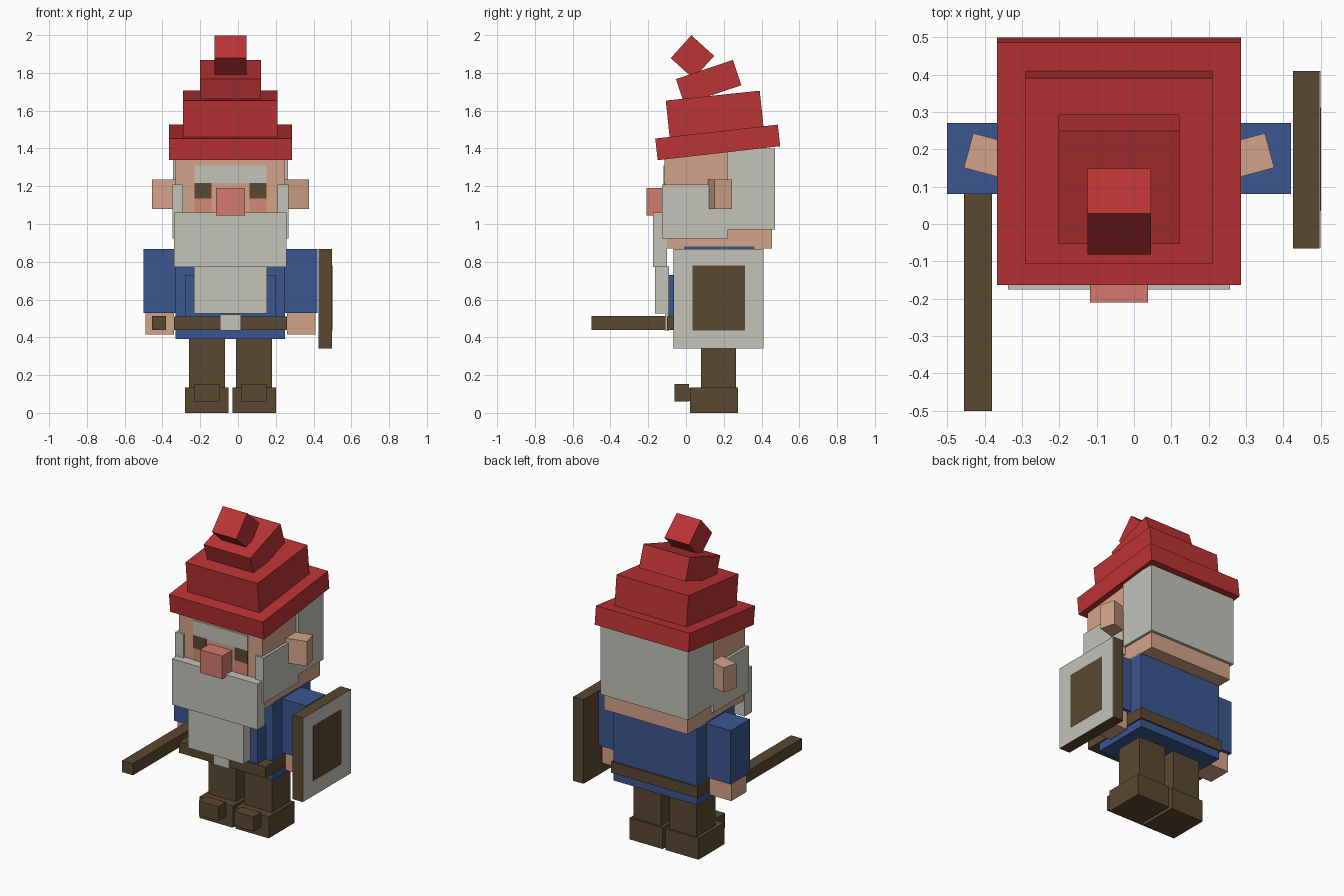
import bpy
import math

if "Cube" in bpy.data.objects:
    bpy.data.objects.remove(bpy.data.objects["Cube"], do_unlink=True)

MID = -0.04  # symmetry plane of the figure


def material(name, rgb):
    col = [(c / 255 / 12.92) if c < 11 else ((c / 255 + 0.055) / 1.055) ** 2.4 for c in rgb] + [1]
    mat = bpy.data.materials.new(name)
    mat.use_nodes = True
    mat.diffuse_color = col
    bsdf = mat.node_tree.nodes["Principled BSDF"]
    bsdf.inputs["Base Color"].default_value = col
    bsdf.inputs["Roughness"].default_value = 0.9
    return mat


red = material("hat red", (188, 51, 53))
grey = material("beard grey", (195, 195, 187))
skin = material("skin", (212, 163, 138))
blue = material("tunic blue", (59, 86, 144))
brown = material("dark brown", (90, 72, 49))
rose = material("nose rose", (210, 122, 111))
blush = material("cheek blush", (214, 136, 117))


def block(name, mat, center, size, rot=(0, 0, 0)):
    bpy.ops.mesh.primitive_cube_add(size=1, location=center, rotation=[math.radians(a) for a in rot])
    ob = bpy.context.object
    ob.name = name
    ob.scale = size
    bpy.ops.object.transform_apply(location=False, rotation=False, scale=True)
    ob.data.materials.append(mat)
    return ob


def span(name, mat, x, y, z):
    """Upright block given by its extents on each axis."""
    ext = (x, y, z)
    return block(name, mat, [(a + b) / 2 for a, b in ext], [b - a for a, b in ext])


def pair(name, mat, x, y, z):
    """Block on both sides; x is measured outward from the symmetry plane."""
    span("left_" + name, mat, (MID + x[0], MID + x[1]), y, z)
    span("right_" + name, mat, (MID - x[1], MID - x[0]), y, z)


def centred(name, mat, width, y, z):
    span(name, mat, (MID - width / 2, MID + width / 2), y, z)


# Legs and boots
pair("leg", brown, (0.03, 0.22), (0.08, 0.265), (0.12, 0.4))
pair("boot", brown, (0.01, 0.24), (0.02, 0.275), (0, 0.135))
pair("boot_toe", brown, (0.055, 0.19), (-0.06, 0.015), (0.06, 0.152))
for side in (-1, 1):
    block("toe_join", brown, (MID + side * 0.1225, 0.017, 0.097), (0.13, 0.01, 0.07))

# Torso, belt and buckle
centred("torso", blue, 0.58, (-0.01, 0.362), (0.39, 0.88))
centred("belly", blue, 0.48, (-0.092, 0), (0.46, 0.73))
centred("belt", brown, 0.6, (-0.1, 0.372), (0.44, 0.51))
centred("buckle", grey, 0.11, (-0.11, -0.09), (0.437, 0.52))

# Arms and hands
pair("arm", blue, (0.28, 0.46), (0.08, 0.27), (0.53, 0.868))
pair("hand", skin, (0.3, 0.45), (0.1, 0.25), (0.415, 0.54))

# Staff in the right hand
span("staff", brown, (-0.455, -0.38), (-0.5, 0.18), (0.44, 0.513))

# Shield on the left arm
span("shield", brown, (0.425, 0.497), (-0.065, 0.41), (0.34, 0.868))
span("shield_face", grey, (0.494, 0.4985), (-0.064, 0.409), (0.341, 0.867))
span("shield_emblem", brown, (0.494, 0.5), (0.035, 0.312), (0.435, 0.78))

# Head and hair
centred("head", skin, 0.58, (-0.115, 0.455), (0.87, 1.4))
centred("hair", grey, 0.61, (0.22, 0.472), (0.97, 1.4))
for side in (-1, 1):
    block("ear", skin, (MID + side * 0.34, 0.18, 1.157), (0.13, 0.096, 0.155), (0, 0, side * 15))

# Painted face
centred("brow", grey, 0.38, (-0.118, -0.112), (1.217, 1.31))
pair("eye", brown, (0.1, 0.19), (-0.118, -0.112), (1.135, 1.217))
pair("cheek", blush, (0.1, 0.19), (-0.118, -0.112), (1.04, 1.135))
centred("nose", rose, 0.155, (-0.21, -0.11), (1.045, 1.19))

# Beard
pair("sideburn", grey, (0.25, 0.307), (-0.128, 0.222), (0.922, 1.208))
centred("upper_beard", grey, 0.595, (-0.175, -0.1), (0.772, 1.06))
centred("lower_beard", grey, 0.385, (-0.165, -0.09), (0.525, 0.775))

# Leaning stepped hat: (name, y, z, width, depth, height, tilt)
for name, y, z, width, depth, height, tilt in (
    ("hat_brim", 0.168, 1.432, 0.652, 0.653, 0.115, 6.5),
    ("hat_middle", 0.152, 1.58, 0.5, 0.5, 0.2, 6),
    ("hat_upper", 0.12, 1.751, 0.323, 0.318, 0.141, 18.5),
    ("hat_tip", 0.034, 1.884, 0.17, 0.163, 0.163, 48),
):
    block(name, red, (MID, y, z), (width, depth, height), (tilt, 0, 0))
